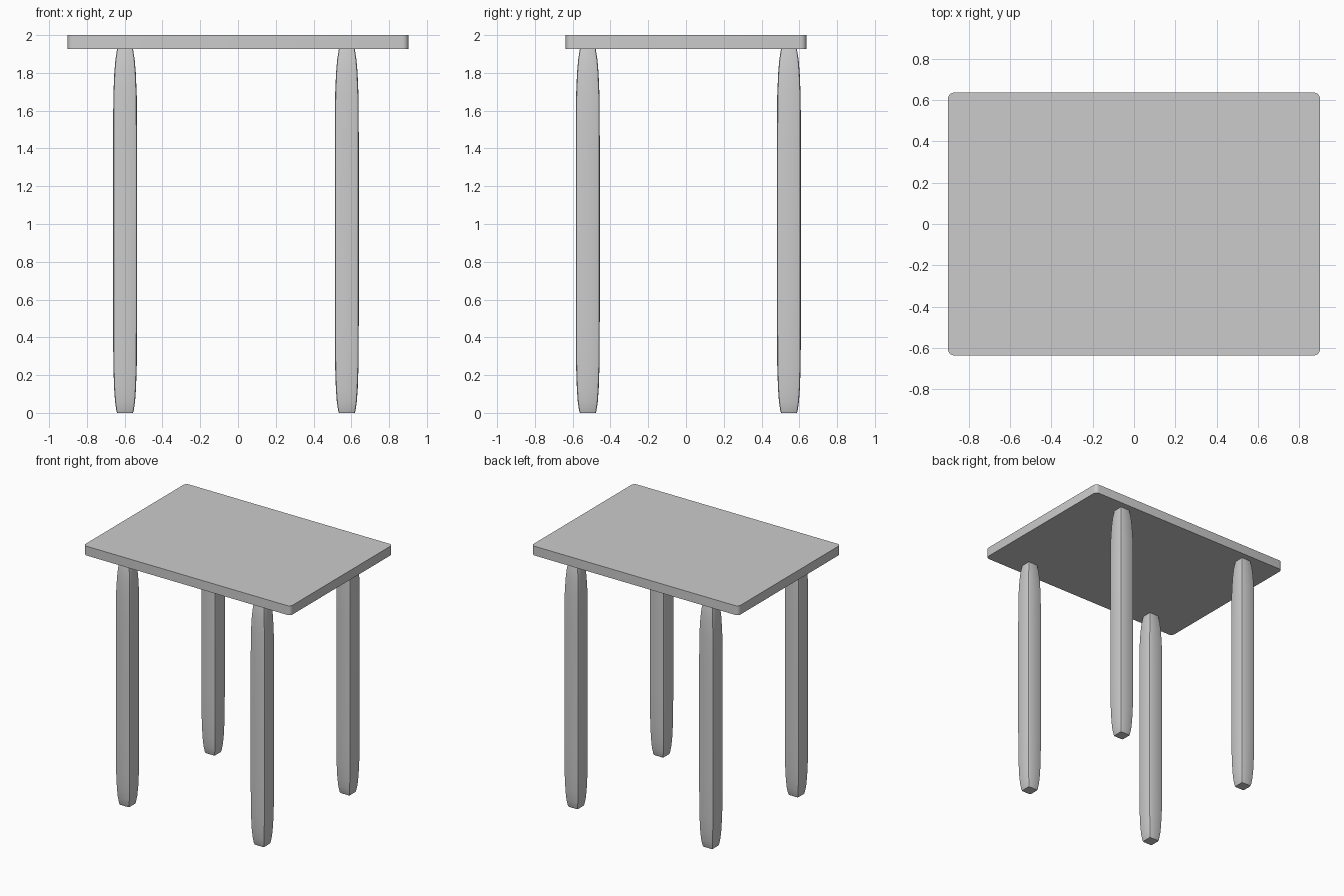
import bpy
import math

if "Cube" in bpy.data.objects:
    bpy.data.objects.remove(bpy.data.objects["Cube"])


def rounded_rect(hx, hy, r, segs):
    """Outline of a rectangle with rounded corners, counter-clockwise."""
    pts = []
    for i, (sx, sy) in enumerate(((1, 1), (-1, 1), (-1, -1), (1, -1))):
        for k in range(segs + 1):
            a = math.pi / 2 * (i + k / segs)
            pts.append((sx * (hx - r) + r * math.cos(a),
                        sy * (hy - r) + r * math.sin(a)))
    return pts


def loft(name, rings, location=(0, 0, 0), angle=30):
    """Skin a stack of (outline, z) rings and cap both ends."""
    n = len(rings[0][0])
    verts = [(x, y, z) for outline, z in rings for x, y in outline]
    faces = [(k * n + i, k * n + (i + 1) % n,
              (k + 1) * n + (i + 1) % n, (k + 1) * n + i)
             for k in range(len(rings) - 1) for i in range(n)]
    faces.append(tuple(reversed(range(n))))
    faces.append(tuple(range(len(verts) - n, len(verts))))
    mesh = bpy.data.meshes.new(name)
    mesh.from_pydata(verts, [], faces)
    obj = bpy.data.objects.new(name, mesh)
    bpy.context.collection.objects.link(obj)
    obj.location = location
    bpy.ops.object.select_all(action='DESELECT')
    obj.select_set(True)
    bpy.context.view_layer.objects.active = obj
    bpy.ops.object.shade_smooth_by_angle(angle=math.radians(angle))
    return obj


TOP_Z, UNDER_Z = 2.0, 1.927

# Tabletop: thin slab with rounded vertical corners
slab = rounded_rect(0.902, 0.637, 0.03, 4)
loft("tabletop", [(slab, UNDER_Z), (slab, TOP_Z)])

# Legs: rounded square posts that taper in at both ends (z, half width)
profile = [(0.0, 0.042), (0.012, 0.046), (0.06, 0.053), (0.13, 0.058),
           (0.25, 0.062), (0.5, 0.0635), (1.45, 0.0635), (1.68, 0.062),
           (1.80, 0.057), (1.87, 0.051), (UNDER_Z, 0.042)]
rings = [(rounded_rect(h, h, 0.2 * h, 2), z) for z, h in profile]
for side, x in (("left", -0.598), ("right", 0.576)):
    for end, y in (("front", -0.52), ("back", 0.545)):
        loft(f"{end}_{side}_leg", rings, (x, y, 0))
